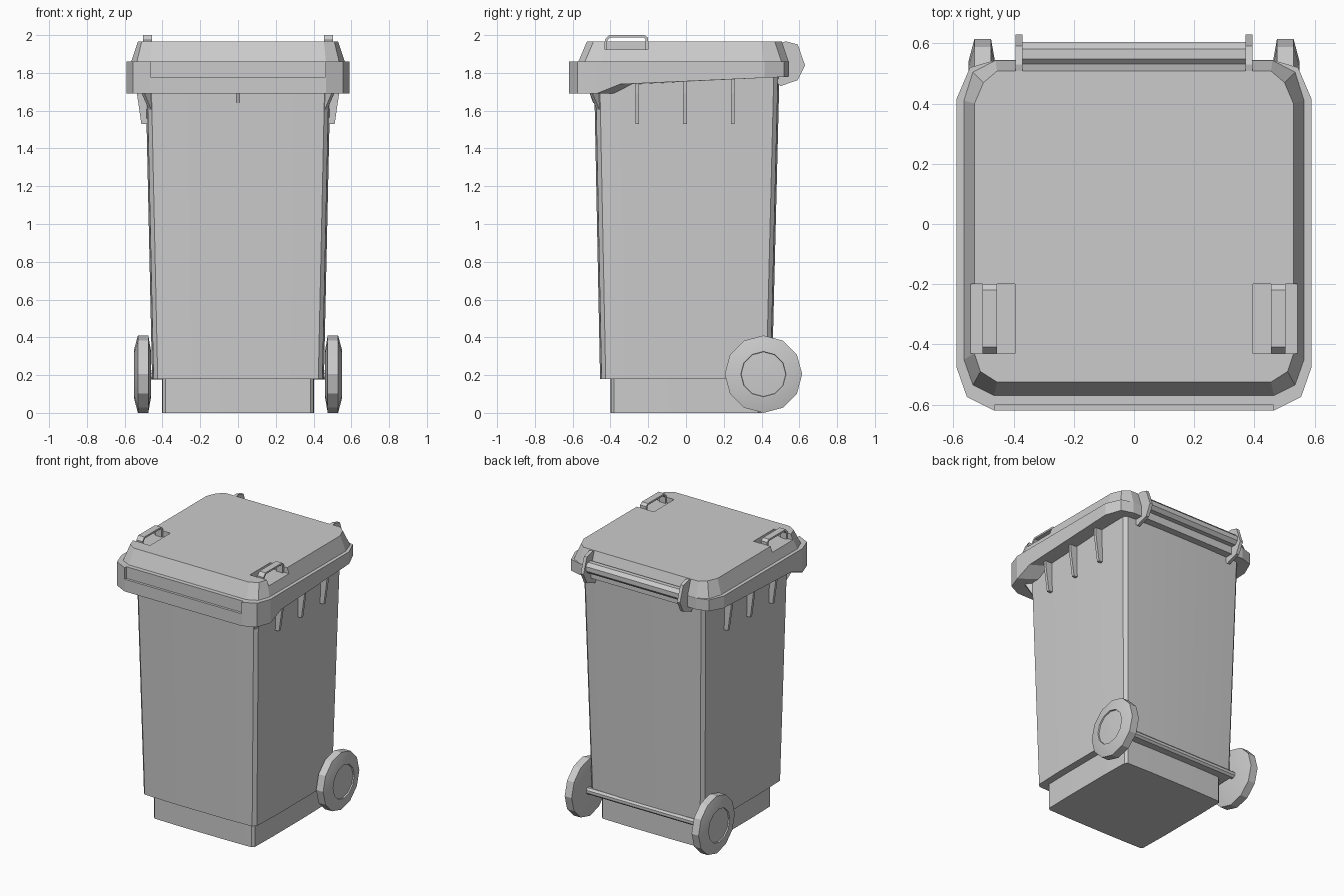
import bpy, bmesh
from math import radians, cos, sin, pi
from mathutils import Matrix

if "Cube" in bpy.data.objects:
    bpy.data.objects.remove(bpy.data.objects["Cube"])


def finish(name, bm, smooth=None):
    bmesh.ops.recalc_face_normals(bm, faces=bm.faces[:])
    me = bpy.data.meshes.new(name)
    bm.to_mesh(me)
    bm.free()
    ob = bpy.data.objects.new(name, me)
    bpy.context.collection.objects.link(ob)
    if smooth:
        bpy.ops.object.select_all(action='DESELECT')
        ob.select_set(True)
        bpy.context.view_layer.objects.active = ob
        bpy.ops.object.shade_smooth_by_angle(angle=radians(smooth))
    return ob


def loft(name, rings, smooth=None):
    """Closed skin through rings of equal point count."""
    bm = bmesh.new()
    vs = [[bm.verts.new(p) for p in r] for r in rings]
    n = len(rings[0])
    for a, b in zip(vs, vs[1:]):
        for i in range(n):
            j = (i + 1) % n
            bm.faces.new((a[i], a[j], b[j], b[i]))
    bm.faces.new(vs[0][::-1])
    bm.faces.new(vs[-1])
    return finish(name, bm, smooth)


def prism(name, pts, x0, x1, matrix=None):
    """Profile in (y, z) extruded along x."""
    ob = loft(name, [[(x, y, z) for y, z in pts] for x in (x0, x1)])
    if matrix:
        ob.data.transform(matrix)
    return ob


def mirrored(half):
    return half + [(-x, y) for x, y in reversed(half)]


def bowed_rect(w, y0, y1, z, c=0.03, bow=0.008):
    """Rectangle with chamfered corners and slightly bowed sides."""
    half = [(w * .45, y0), (w - c, y0 + bow), (w - bow, y0 + c), (w, y0 * .45),
            (w, y1 * .45), (w - bow, y1 - c), (w - c, y1 - bow), (w * .45, y1)]
    return [(x, y, z) for x, y in mirrored(half)]


# Tapered body and inset base
loft("body", [bowed_rect(.455, -.455, .455, .18),
              bowed_rect(.49, -.487, .495, 1.80)], 30)
loft("base", [bowed_rect(.403, -.4, .4, 0, .02, .004),
              bowed_rect(.403, -.4, .4, .2, .02, .004)], 30)

# Lid: skirt, small ledge, sloped shoulder and flat top
outer = mirrored([(.465, -.62), (.555, -.575), (.59, -.475), (.59, -.35),
                  (.59, .415), (.545, .52), (.46, .545)])
ledge = mirrored([(.465, -.57), (.535, -.535), (.565, -.45), (.565, -.35),
                  (.565, .41), (.535, .505), (.46, .543)])
crown = mirrored([(.455, -.525), (.51, -.49), (.53, -.43), (.53, -.35),
                  (.53, .4), (.5, .47), (.455, .508)])


def skirt_z(y):
    return 1.69 if y < -.45 else 1.74 + .04 * (y + .35) / .9


lid = loft("lid", [[(x * .78, y * .78, 1.83) for x, y in outer],
                   [(x * .78, y * .78, skirt_z(y)) for x, y in outer],
                   [(x, y, skirt_z(y)) for x, y in outer],
                   [(x, y, 1.86) for x, y in outer],
                   [(x, y, 1.86) for x, y in ledge],
                   [(x, y, 1.965) for x, y in crown]])

# Recesses in the lid: front grip strip and two handle pockets
for x0, x1, y0, y1, z0, z1 in ((-.463, .463, -.7, -.602, 1.777, 1.9),
                               (.395, .7, -.43, -.2, 1.925, 2.1),
                               (-.7, -.395, -.43, -.2, 1.925, 2.1)):
    cut = prism("cutter", [(y0, z0), (y1, z0), (y1, z1), (y0, z1)], x0, x1)
    cut.hide_render = True
    mod = lid.modifiers.new("recess", 'BOOLEAN')
    mod.operation = 'DIFFERENCE'
    mod.solver = 'EXACT'
    mod.object = cut
    bpy.context.view_layer.objects.active = lid
    bpy.ops.object.modifier_apply(modifier=mod.name)
    bpy.data.objects.remove(cut)

arch = [(-.43, 1.92), (-.43, 1.975), (-.408, 2), (-.22, 2), (-.2, 1.985), (-.2, 1.92),
        (-.215, 1.92), (-.215, 1.98), (-.225, 1.988), (-.402, 1.988), (-.417, 1.97), (-.417, 1.92)]
hinge = [(.48, 1.955), (.53, 1.967), (.592, 1.95), (.63, 1.84),
         (.592, 1.762), (.5, 1.73), (.48, 1.75)]
side_rib = [(.46, 1.77), (.54, 1.77), (.535, 1.69), (.512, 1.53), (.46, 1.53)]
corner_rib = [(.6, 1.74), (.74, 1.74), (.71, 1.69), (.655, 1.6), (.6, 1.6)]
front_rib = [(.45, 1.72), (.52, 1.72), (.492, 1.64), (.45, 1.64)]


def rib(name, pts, angle, y=0.0):
    m = Matrix.Translation((0, y, 0)) @ Matrix.Rotation(radians(angle - 90), 4, 'Z')
    prism(name, pts, -.01, .01, m)


# Wheel cross-section as (radius, x), revolved about the axle
tyre = [(.03, .462), (.12, .46), (.205, .475), (.205, .53), (.13, .55),
        (.12, .55), (.118, .541), (.03, .546)]

for s, side in ((1, "right"), (-1, "left")):
    prism("lid_handle_" + side, arch, s * .455, s * .503)
    prism("hinge_bracket_" + side, hinge, s * .37, s * .393)
    for y in (-.258, -.005, .248):
        rib("side_rib_" + side, side_rib, 90 - s * 90, y)
    rib("corner_rib_" + side, corner_rib, -90 + s * 45)
    loft("wheel_" + side,
         [[(s * x, .41 + r * cos(k * pi / 6), .205 + r * sin(k * pi / 6))
           for k in range(12)] for r, x in tyre], 25)
rib("front_rib", front_rib, -90)


# Hinge rod and axle
def rod(name, y, z, r, half, n=8):
    prism(name, [(y + r * cos((k + .5) * 2 * pi / n), z + r * sin((k + .5) * 2 * pi / n))
                 for k in range(n)], -half, half)


rod("hinge_rod", .565, 1.87, .042, .38)
rod("axle", .445, .2, .025, .48)
